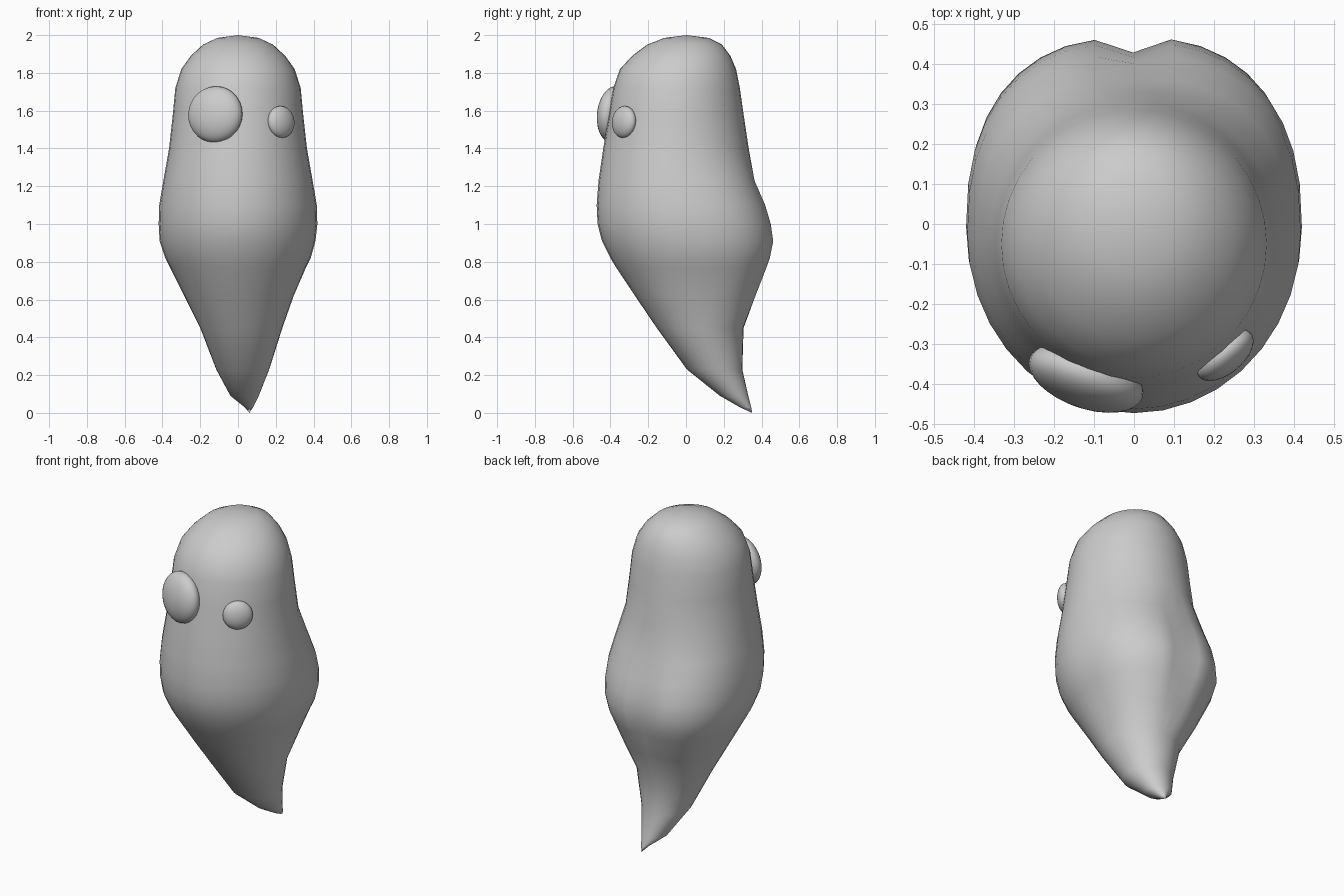
import bpy, bmesh, math
from mathutils import Vector

if "Cube" in bpy.data.objects:
    bpy.data.objects.remove(bpy.data.objects["Cube"])

grey = bpy.data.materials.new("plain grey")
grey.diffuse_color = (0.6, 0.6, 0.6, 1)
grey.use_nodes = True
grey.node_tree.nodes["Principled BSDF"].inputs["Base Color"].default_value = grey.diffuse_color

# Body rings: z, left x, right x, front y, back y, rear groove depth
RINGS = [
    (0.03, 0.035, 0.08, 0.285, 0.345, 0), (0.09, -0.04, 0.11, 0.18, 0.33, 0),
    (0.23, -0.115, 0.165, 0.005, 0.298, 0), (0.45, -0.20, 0.235, -0.155, 0.305, 0),
    (0.62, -0.285, 0.295, -0.27, 0.372, 0.005), (0.77, -0.36, 0.36, -0.37, 0.432, 0.025),
    (0.82, -0.385, 0.385, -0.40, 0.45, 0.035), (0.91, -0.415, 0.41, -0.445, 0.468, 0.04),
    (1.00, -0.42, 0.42, -0.468, 0.455, 0.04), (1.10, -0.417, 0.417, -0.473, 0.425, 0.025),
    (1.23, -0.395, 0.395, -0.463, 0.368, 0.01), (1.40, -0.365, 0.365, -0.438, 0.332, 0),
    (1.58, -0.345, 0.345, -0.408, 0.305, 0), (1.72, -0.332, 0.332, -0.385, 0.285, 0),
    (1.82, -0.30, 0.30, -0.35, 0.265, 0), (1.89, -0.25, 0.25, -0.285, 0.235, 0),
    (1.95, -0.185, 0.185, -0.205, 0.19, 0), (1.985, -0.11, 0.11, -0.115, 0.12, 0),
]
SEG = 36


def finish(name, bm):
    bmesh.ops.recalc_face_normals(bm, faces=bm.faces)
    for f in bm.faces:
        f.smooth = True
    mesh = bpy.data.meshes.new(name)
    bm.to_mesh(mesh)
    bm.free()
    mesh.materials.append(grey)
    obj = bpy.data.objects.new(name, mesh)
    bpy.context.collection.objects.link(obj)
    return obj


# Body: lofted rounded rings, fuller at the back with a vertical crease
bm = bmesh.new()
loops = []
for z, x0, x1, y0, y1, groove in RINGS:
    loop = []
    for i in range(SEG):
        a = 2 * math.pi * i / SEG
        c, s = math.cos(a), math.sin(a)
        power = 2 / 2.4 if s > 0 and 0.6 < z < 1.3 else 1
        x = (x0 + x1) / 2 + (x1 - x0) / 2 * math.copysign(abs(c) ** power, c)
        y = (y0 + y1) / 2 + (y1 - y0) / 2 * math.copysign(abs(s) ** power, s)
        if s > 0:
            y -= groove * math.exp(-((x + 0.01) / 0.05) ** 2)
        loop.append(bm.verts.new((x, y, z)))
    loops.append(loop)
for lo, hi in zip(loops, loops[1:]):
    for i in range(SEG):
        j = (i + 1) % SEG
        bm.faces.new((lo[i], lo[j], hi[j], hi[i]))
# Tail point and crown
for loop, tip in ((loops[0], (0.06, 0.35, 0)), (loops[-1], (0, 0.003, 2))):
    v = bm.verts.new(tip)
    for i in range(SEG):
        bm.faces.new((loop[i], loop[(i + 1) % SEG], v))
finish("body", bm)


# Eyes: flattened balls facing outward
def eye(name, centre, normal, radius, height, depth):
    bm = bmesh.new()
    bmesh.ops.create_uvsphere(bm, u_segments=28, v_segments=16, radius=1)
    obj = finish(name, bm)
    obj.scale = (radius, height, depth)
    obj.rotation_euler = Vector(normal).to_track_quat('Z', 'Y').to_euler()
    obj.location = centre


eye("large_eye", (-0.12, -0.385, 1.58), (-0.33, -0.94, 0.1), 0.15, 0.15, 0.075)
eye("small_eye", (0.228, -0.328, 1.54), (0.64, -0.76, 0.08), 0.085, 0.085, 0.045)
